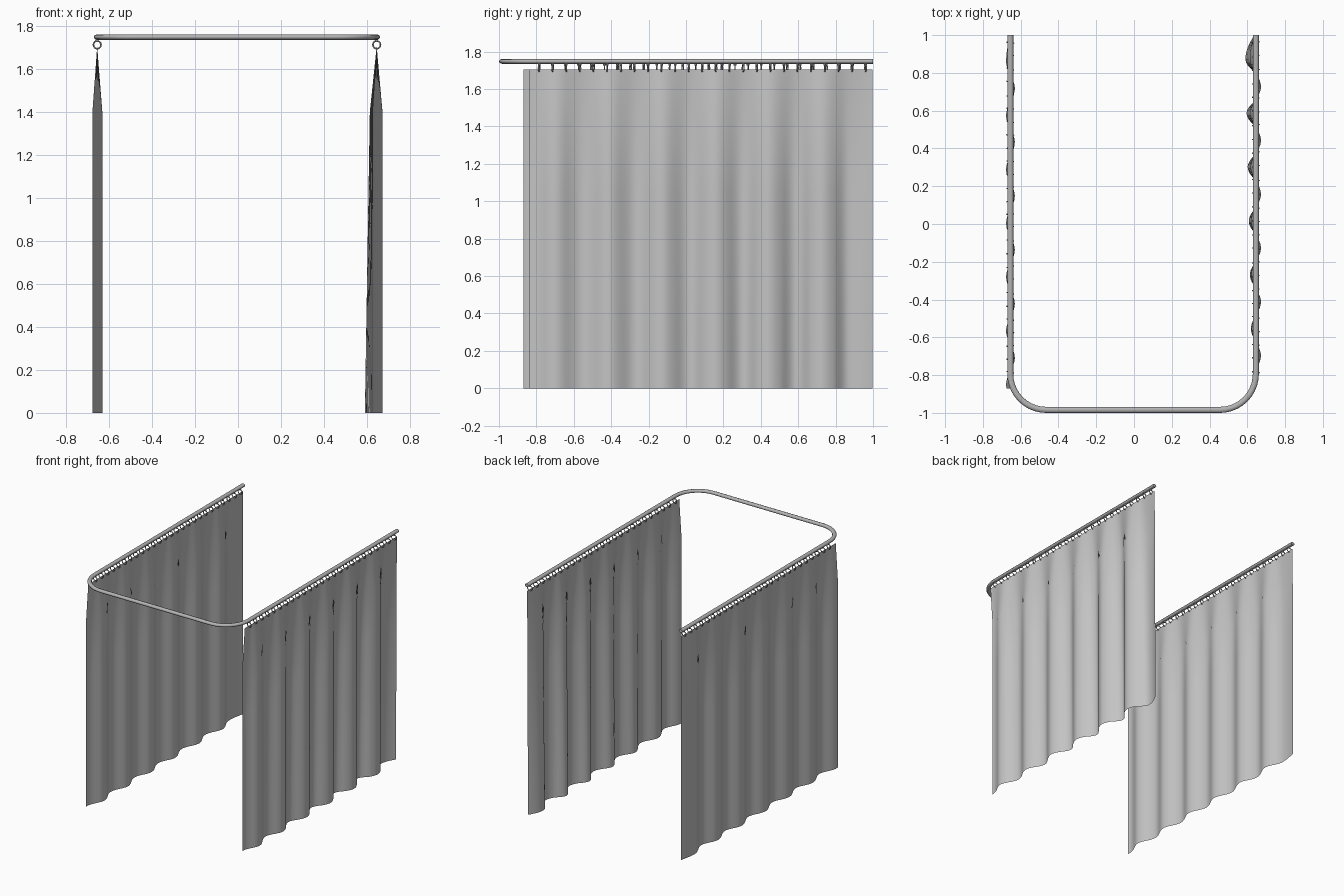
import bpy, bmesh, math, random
from mathutils import Matrix, Vector

random.seed(4)
cube = bpy.data.objects.get("Cube")
if cube:
    bpy.data.objects.remove(cube, do_unlink=True)


def material(name, value):
    m = bpy.data.materials.new(name)
    m.use_nodes = True
    colour = (value, value, value, 1)
    m.diffuse_color = colour
    m.node_tree.nodes["Principled BSDF"].inputs["Base Color"].default_value = colour
    return m


cloth = material("grey cloth", 0.55)
metal = material("grey metal", 0.45)

LEFT_X, RIGHT_X = 0.645, -0.655
RAIL_Z, TOP_Z, BEND_Z = 1.748, 1.705, 1.4


def add_mesh(name, bm, mat):
    mesh = bpy.data.meshes.new(name)
    bm.to_mesh(mesh)
    bm.free()
    mesh.materials.append(mat)
    for p in mesh.polygons:
        p.use_smooth = True
    ob = bpy.data.objects.new(name, mesh)
    bpy.context.collection.objects.link(ob)
    return ob


# U-shaped rail with rounded front corners
def corner(cx, cy, r, start, end, steps=10):
    angles = [math.radians(start + (end - start) * i / steps) for i in range(steps + 1)]
    return [(cx + r * math.cos(a), cy + r * math.sin(a)) for a in angles]


R, FRONT = 0.19, -0.984
path = [(RIGHT_X, 1)]
path += corner(RIGHT_X + R, FRONT + R, R, 180, 270)
path += corner(LEFT_X - R, FRONT + R, R, 270, 360)
path += [(LEFT_X, 1)]
curve = bpy.data.curves.new("rail", "CURVE")
curve.dimensions = "3D"
curve.bevel_depth = 0.016
curve.bevel_resolution = 2
curve.use_fill_caps = True
spline = curve.splines.new("POLY")
spline.points.add(len(path) - 1)
for point, (x, y) in zip(spline.points, path):
    point.co = (x, y, 0, 1)
curve.materials.append(metal)
rail = bpy.data.objects.new("rail", curve)
rail.location.z = RAIL_Z
rail.scale.z = 0.8
bpy.context.collection.objects.link(rail)


# Hanging cloth: folds fade to a straight line at the top
def curtain(name, x0, y0, peak, outer, inner, flare):
    bm = bmesh.new()
    levels = [0, 0.35, 0.7, 1.05, BEND_Z, TOP_Z]
    rows = []
    n = 130
    for z in levels:
        fade = min(1, (TOP_Z - z) / (TOP_Z - BEND_Z))
        drop = 1 - z / TOP_Z
        row = []
        for i in range(n + 1):
            y = y0 + (0.998 - y0) * i / n
            d = y - peak
            if d > 0:
                d *= 0.5          # last fold is wider
            w = math.cos(2 * math.pi * d / 0.285)
            t = (y - y0) / (peak - y0)
            amp = inner + flare * t * (0.2 + 0.8 * drop) if w > 0 else outer
            row.append(bm.verts.new((x0 - w * amp * fade, y, z)))
        rows.append(row)
    for a, b in zip(rows, rows[1:]):
        for i in range(n):
            bm.faces.new((a[i], a[i + 1], b[i + 1], b[i]))
    return add_mesh(name, bm, cloth)


curtain("left_curtain", LEFT_X, -0.84, 0.87, 0.027, 0.02, 0.035)
curtain("right_curtain", RIGHT_X, -0.87, 0.86, 0.024, 0.022, 0)


# Rings with a short runner stem under the rail
def add_ring(bm, centre, major=0.018, minor=0.0035, seg=14, sides=6):
    turn = Matrix.Rotation(random.uniform(-0.3, 0.3), 4, "Z")
    place = Matrix.Translation(centre) @ turn
    loops = []
    for i in range(seg):
        a = 2 * math.pi * i / seg
        loop = []
        for j in range(sides):
            b = 2 * math.pi * j / sides
            r = major + minor * math.cos(b)
            p = Vector((r * math.cos(a), minor * math.sin(b), r * math.sin(a)))
            loop.append(bm.verts.new(place @ p))
        loops.append(loop)
    for i in range(seg):
        a, b = loops[i], loops[(i + 1) % seg]
        for j in range(sides):
            k = (j + 1) % sides
            bm.faces.new((a[j], a[k], b[k], b[j]))
    stem = Matrix.Translation(centre + Vector((0, 0, major + 0.002)))
    bmesh.ops.create_cone(bm, cap_ends=True, segments=8, radius1=0.007,
                          radius2=0.007, depth=0.012, matrix=stem)


def ring_row(name, x, count, first=-0.785, last=0.96):
    bm = bmesh.new()
    for i in range(count):
        y = first + (last - first) * i / (count - 1)
        add_ring(bm, Vector((x, y, 1.712)))
    bmesh.ops.recalc_face_normals(bm, faces=bm.faces)
    return add_mesh(name, bm, metal)


ring_row("left_curtain_rings", LEFT_X, 25)
ring_row("right_curtain_rings", RIGHT_X, 26)
